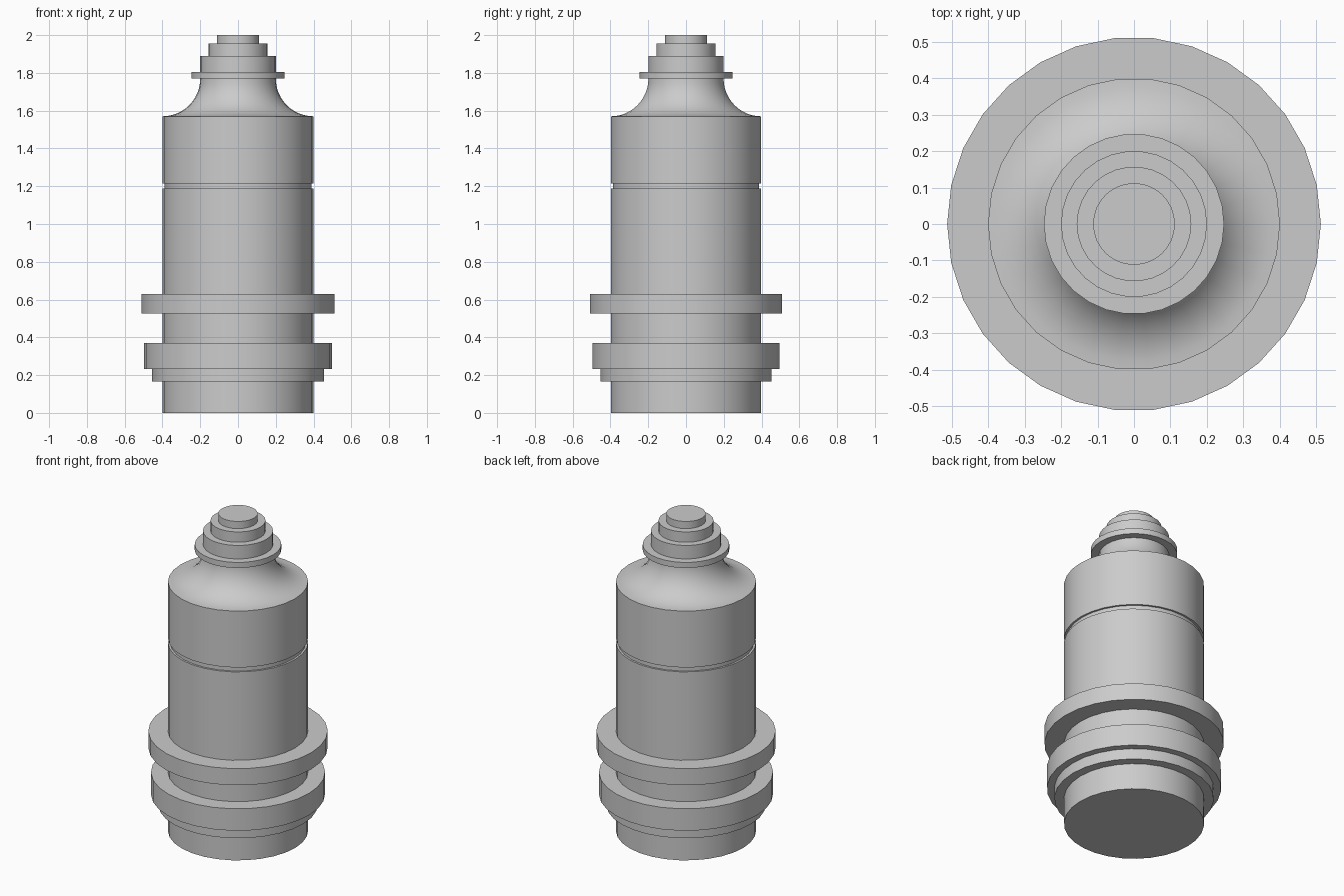
import bpy, bmesh, math

if "Cube" in bpy.data.objects:
    bpy.data.objects.remove(bpy.data.objects["Cube"])

SIDES = 30


def lathe(name, profile):
    """Spin an (r, z) outline, listed bottom to top, around the z axis."""
    bm = bmesh.new()
    rings = []
    for r, z in profile:
        ring = []
        for i in range(SIDES):
            a = 2 * math.pi * i / SIDES
            ring.append(bm.verts.new((r * math.cos(a), r * math.sin(a), z)))
        rings.append(ring)
    for lo, hi in zip(rings, rings[1:]):
        for i in range(SIDES):
            j = (i + 1) % SIDES
            bm.faces.new((lo[i], lo[j], hi[j], hi[i]))
    return finish(name, bm, rings)


def finish(name, bm, rings):
    # Flat caps only where the part is not seated on the body
    if name == "body":
        bm.faces.new(rings[0][::-1])
    if name == "stepped_tip":
        bm.faces.new(rings[-1])
    mesh = bpy.data.meshes.new(name)
    bm.to_mesh(mesh)
    bm.free()
    obj = bpy.data.objects.new(name, mesh)
    bpy.context.collection.objects.link(obj)
    bpy.ops.object.select_all(action='DESELECT')
    obj.select_set(True)
    bpy.context.view_layer.objects.active = obj
    bpy.ops.object.shade_smooth_by_angle(angle=math.radians(30))
    return obj


# Main cylinder with a thin groove and a concave quarter-round shoulder
shoulder = [(0.4 - 0.2 * math.sin(t), 1.77 - 0.2 * math.cos(t))
            for t in (math.pi / 2 * k / 12 for k in range(13))]
lathe("body", [(0.4, 0), (0.4, 1.187), (0.388, 1.187),
               (0.388, 1.215), (0.4, 1.215)] + shoulder)

# Two-step lower collar
lathe("lower_collar", [(0.4, 0.165), (0.455, 0.165), (0.455, 0.232),
                       (0.497, 0.232), (0.497, 0.37), (0.4, 0.37)])

# Wide upper collar
lathe("upper_collar", [(0.4, 0.525), (0.512, 0.525),
                       (0.512, 0.63), (0.4, 0.63)])

# Neck flange and stepped tip
lathe("stepped_tip", [(0.2, 1.77), (0.247, 1.77), (0.247, 1.805),
                      (0.2, 1.805), (0.2, 1.89), (0.157, 1.89),
                      (0.157, 1.955), (0.112, 1.955), (0.112, 2.0)])
